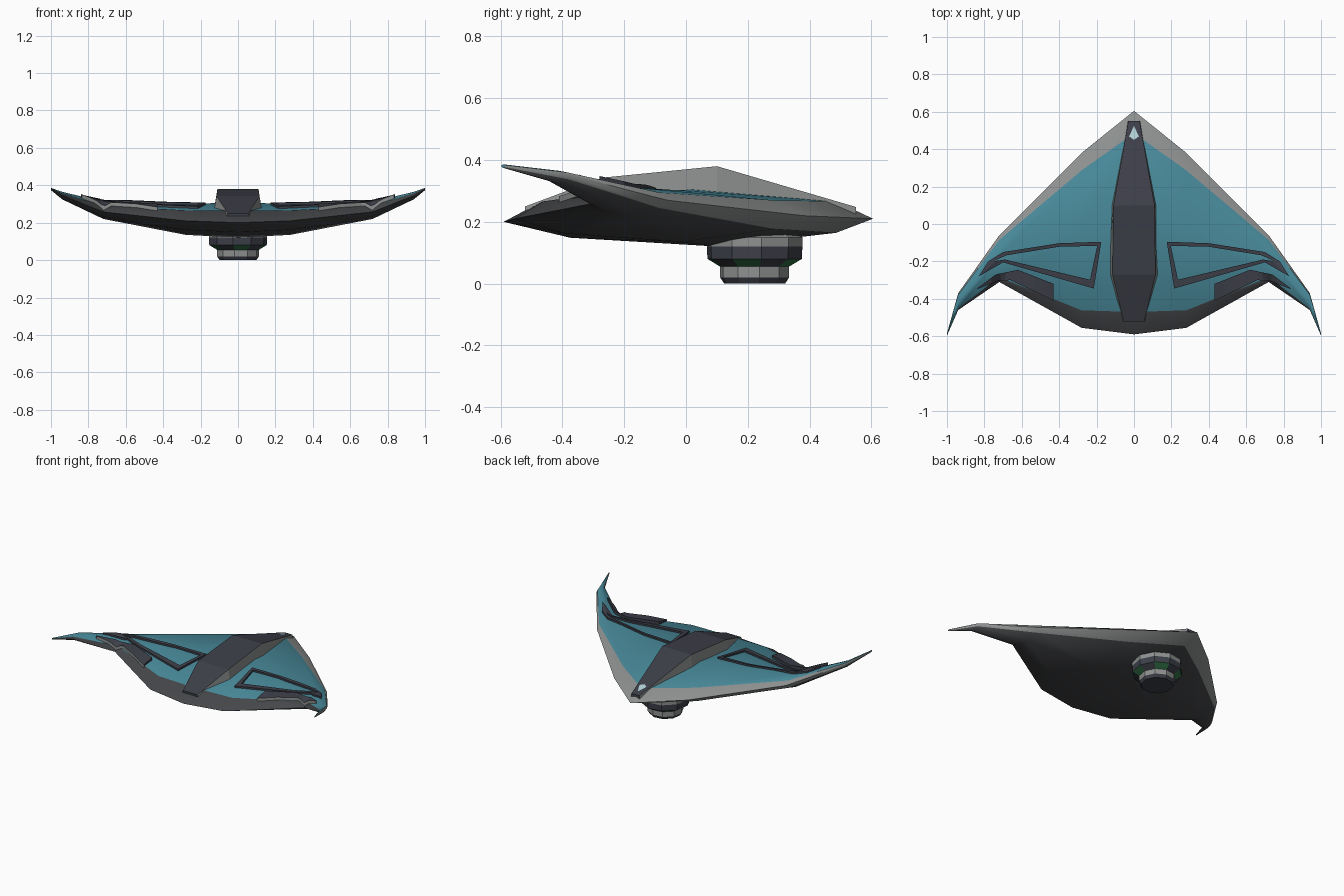
import bpy, bmesh, math
from mathutils import Vector
from mathutils.bvhtree import BVHTree

if "Cube" in bpy.data.objects:
    bpy.data.objects.remove(bpy.data.objects["Cube"])


def material(name, r, g, b):
    m = bpy.data.materials.new(name)
    m.use_nodes = True
    m.diffuse_color = (r, g, b, 1)
    m.node_tree.nodes["Principled BSDF"].inputs["Base Color"].default_value = (r, g, b, 1)
    return m


teal = material("teal", .065, .25, .32)
slate = material("dark slate", .047, .05, .067)
gray = material("hull gray", .27, .28, .28)
dark = material("underside gray", .06, .062, .067)
green = material("green", .03, .16, .06)
pale = material("pale glass", .45, .65, .68)


def finish(name, bm, mats, mirror=False, smooth=False):
    bmesh.ops.recalc_face_normals(bm, faces=bm.faces)
    mesh = bpy.data.meshes.new(name)
    bm.to_mesh(mesh)
    bm.free()
    for m in mats:
        mesh.materials.append(m)
    ob = bpy.data.objects.new(name, mesh)
    bpy.context.collection.objects.link(ob)
    if mirror:
        ob.modifiers.new("Mirror", "MIRROR")
    if smooth:
        bpy.ops.object.select_all(action="DESELECT")
        ob.select_set(True)
        bpy.context.view_layer.objects.active = ob
        bpy.ops.object.shade_smooth_by_angle(angle=math.radians(35))
    return ob


def loft(rings, rule, cap_start=True, cap_end=True):
    """Skin closed rings; rule(segment, side) gives the material index."""
    bm = bmesh.new()
    loops = [[bm.verts.new(p) for p in ring] for ring in rings]
    n = len(loops[0])
    for s, (a, b) in enumerate(zip(loops, loops[1:])):
        for i in range(n):
            j = (i + 1) % n
            bm.faces.new((a[i], a[j], b[j], b[i])).material_index = rule(s, i)
    if cap_start:
        bm.faces.new(loops[0])
    if cap_end:
        bm.faces.new(loops[-1])
    return bm


# Hull: one normalised section swept from the centre to the wing tip
section = [(0, 0), (.1, .6), (.45, 1), (.9, .6), (1, 0), (.82, -.65), (.42, -1), (.1, -.5)]
# x, leading y, trailing y, leading z, trailing z, top z, bottom z
stations = [
    (0, .605, -.59, .21, .2, .305, .12),
    (.28, .38, -.555, .22, .21, .303, .135),
    (.72, -.06, -.31, .27, .258, .312, .22),
    (.94, -.37, -.46, .35, .345, .365, .325),
    (1, -.585, -.597, .38, .38, .386, .374)]
rings = []
for x, lead, trail, zl, zt, top, bottom in stations:
    ring = []
    for t, h in section:
        edge = zl + (zt - zl) * t
        z = edge + ((top - edge) * h if h > 0 else (edge - bottom) * h)
        ring.append((x, lead + (trail - lead) * t, z))
    rings.append(ring)
hull_mats = [2, 0, 0, 1, 1, 1, 1, 2]
bm = loft(rings, lambda s, i: hull_mats[i], cap_start=False)
bmesh.ops.recalc_face_normals(bm, faces=bm.faces)
surface = BVHTree.FromBMesh(bm)
finish("hull", bm, [teal, dark, gray], mirror=True, smooth=True)


def drape(x, y):
    hit = surface.ray_cast(Vector((x, y, 2)), Vector((0, 0, -1)))[0]
    return hit.z if hit else surface.find_nearest(Vector((x, y, .35)))[0].z


def refine(points, closed, cuts=4):
    ends = points[1:] + points[:1] if closed else points[1:]
    out = [tuple(Vector(p).lerp(Vector(q), k / cuts))
           for p, q in zip(points, ends) for k in range(cuts)]
    return out if closed else out + [points[-1]]


def wing_strip(name, outer, inner, lift, closed, mats):
    """Raised band between two outlines, following the wing surface."""
    rings = []
    for p, q in zip(refine(outer, closed), refine(inner, closed)):
        zp, zq = drape(*p), drape(*q)
        rings.append([(*p, zp + lift), (*q, zq + lift), (*q, zq - .01), (*p, zp - .01)])
    if closed:
        rings.append(rings[0])
    bm = loft(rings, lambda s, i: 1 if i == 1 else 0, not closed, not closed)
    bmesh.ops.remove_doubles(bm, verts=bm.verts, dist=.0001)
    finish(name, bm, mats, mirror=True)


# Raised frames and rear flaps on each wing
wing_strip("wing_frame",
           [(.175, -.095), (.4, -.103), (.7, -.15), (.78, -.2), (.83, -.28), (.7, -.205), (.215, -.345)],
           [(.197, -.118), (.39, -.12), (.68, -.167), (.74, -.193), (.745, -.198), (.69, -.19), (.235, -.298)],
           .012, True, [slate, slate])
wing_strip("rear_flap",
           [(.43, -.32), (.62, -.245), (.74, -.27), (.84, -.345)],
           [(.43, -.41), (.66, -.3), (.73, -.305), (.835, -.347)],
           .02, False, [slate, gray])

# Central spine: y, half width at top, half width at base, top z
spine = [(-.52, .055, .07, .25), (-.27, .115, .14, .343), (.1, .11, .125, .38), (.55, .03, .035, .248)]
rings = [[(-t, y, z), (t, y, z), (b, y, .2), (-b, y, .2)] for y, t, b, z in spine]
finish("spine", loft(rings, lambda s, i: i % 2), [slate, gray])

# Small glass diamond near the nose
bm = bmesh.new()
bm.faces.new([bm.verts.new((x, y, .38 - (y - .1) * .293 + .004))
              for x, y in [(0, .525), (-.026, .468), (0, .45), (.026, .468)]])
finish("nose_window", bm, [pale])

# Ten-sided pod under the hull
SIDES = 10
profile = [(.14, .16), (.157, .15), (.157, .12), (.155, .08), (.113, .055), (.113, .02), (.1, 0)]
rings = []
for r, z in profile:
    angles = [math.radians(8) + math.tau * k / SIDES for k in range(SIDES)]
    rings.append([(r * math.cos(a), .222 + r * math.sin(a), z) for a in angles])
bands = [1, 1, 0, 0, 1, 0]
finish("belly_pod", loft(rings, lambda s, i: 2 if s == 3 and i % 2 else bands[s]), [slate, gray, green])
